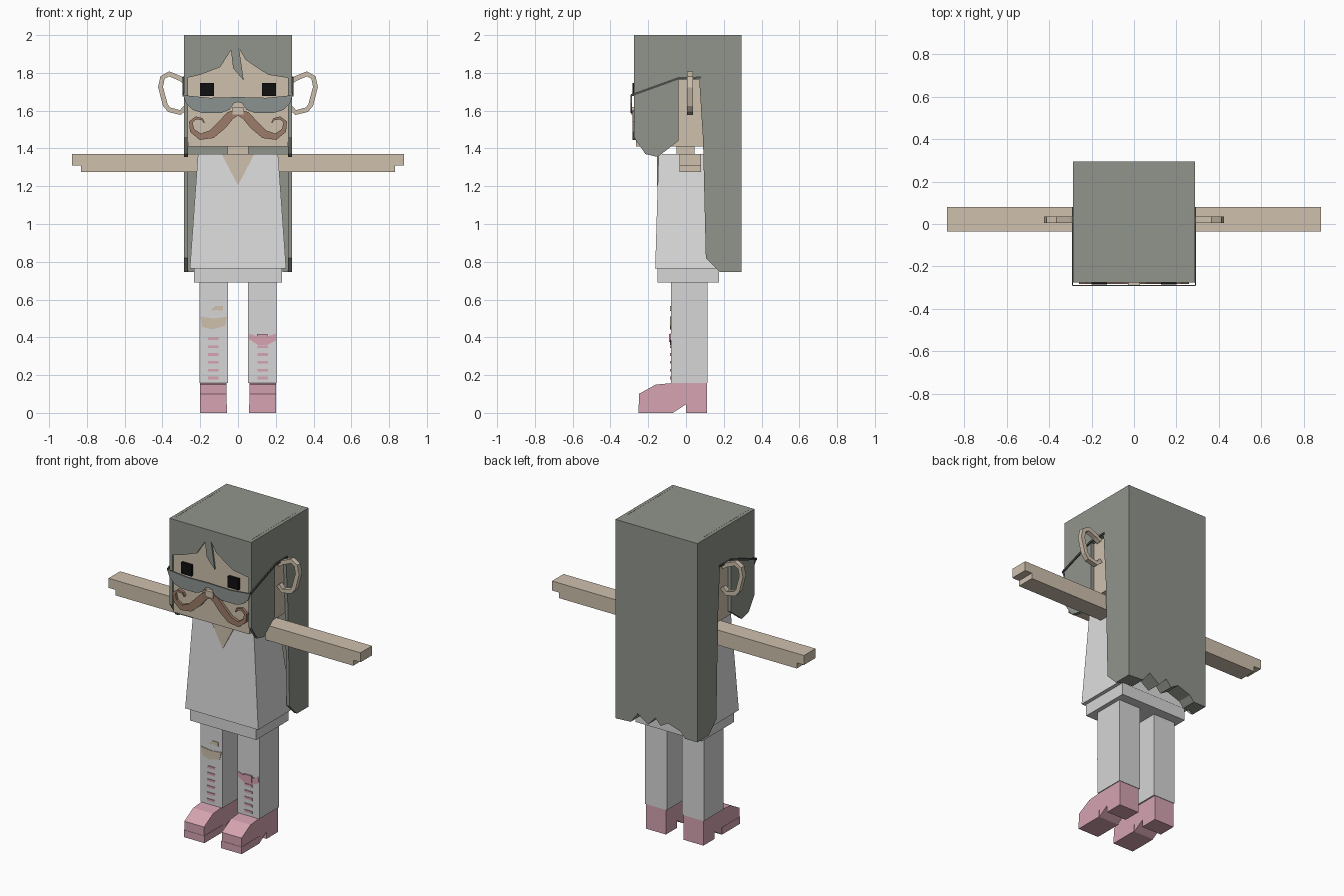
import bpy, bmesh
from mathutils import Vector

cube = bpy.data.objects.get("Cube")
if cube:
    bpy.data.objects.remove(cube, do_unlink=True)


def material(name, r, g, b):
    m = bpy.data.materials.new(name)
    m.use_nodes = True
    m.diffuse_color = (r, g, b, 1)
    m.node_tree.nodes["Principled BSDF"].inputs["Base Color"].default_value = (r, g, b, 1)
    return m


HAIR = material("grey green hair", 0.28, 0.30, 0.26)
SKIN = material("tan skin", 0.62, 0.53, 0.42)
SHIRT = material("white shirt", 0.73, 0.73, 0.73)
PANTS = material("pale grey trousers", 0.67, 0.67, 0.67)
PINK = material("pink", 0.67, 0.37, 0.44)
BLACK = material("black", 0.005, 0.005, 0.005)
BROWN = material("brown moustache", 0.33, 0.2, 0.14)
LENS = material("grey lens", 0.26, 0.29, 0.28)
FRAME = material("dark frame", 0.07, 0.075, 0.07)


def finish(name, bm, mat):
    bmesh.ops.recalc_face_normals(bm, faces=bm.faces[:])
    me = bpy.data.meshes.new(name)
    bm.to_mesh(me)
    bm.free()
    me.materials.append(mat)
    ob = bpy.data.objects.new(name, me)
    bpy.context.scene.collection.objects.link(ob)
    return ob


def prism(name, pts, axis, a, b, mat):
    """Extrude an outline along an axis: (y, z) along x, or (x, z) along y."""
    bm = bmesh.new()
    place = (lambda p: (a, p[0], p[1])) if axis == "x" else (lambda p: (p[0], a, p[1]))
    face = bm.faces.new([bm.verts.new(place(p)) for p in pts])
    new = bmesh.ops.extrude_face_region(bm, geom=[face])["geom"]
    shift = Vector((b - a, 0, 0)) if axis == "x" else Vector((0, b - a, 0))
    bmesh.ops.translate(bm, vec=shift, verts=[v for v in new if isinstance(v, bmesh.types.BMVert)])
    return finish(name, bm, mat)


def box(name, x, y, z, mat, top=None):
    """Box from ranges; top gives other x and y ranges for the upper face."""
    bm = bmesh.new()
    bmesh.ops.create_cube(bm, size=1)
    for v in bm.verts:
        up = v.co.z > 0
        rx, ry = top if top and up else (x, y)
        v.co = (rx[v.co.x > 0], ry[v.co.y > 0], z[up])
    return finish(name, bm, mat)


def ribbon(path, widths):
    """Outline of a flat stroke along a path."""
    p = [Vector(q) for q in path]
    left, right = [], []
    for i, q in enumerate(p):
        d = (p[min(i + 1, len(p) - 1)] - p[max(i - 1, 0)]).normalized()
        n = Vector((-d.y, d.x)) * widths[i] / 2
        left.append(q + n)
        right.append(q - n)
    return left + right[::-1]


def flip(pts, s):
    return [(s * p[0], p[1]) for p in pts]


def span(s, a, b):
    return tuple(sorted((s * a, s * b)))


# Head, neck and nose
box("head", (-.266, .266), (-.266, .09), (1.41, 1.96), SKIN)
box("neck", (-.056, .056), (-.05, .045), (1.36, 1.42), SKIN)
box("nose", (-.028, .028), (-.29, -.26), (1.58, 1.62), SKIN)

# Hair: top, back curtain with ragged hem, fringe with a loose lock
box("hair_top", (-.265, .265), (-.262, .28), (1.94, 2), HAIR)
prism("hair_back", [(-.285, 2), (-.285, .745), (-.2, .745), (-.17, .78), (-.08, .81), (-.03, .78),
                    (.007, .82), (.06, .765), (.13, .815), (.18, .75), (.285, .745), (.285, 2)],
      "y", .2, .295, HAIR)
prism("hair_fringe", [(-.285, 2), (-.285, 1.77), (-.2, 1.79), (-.095, 1.83), (-.037, 1.92),
                      (-.026, 1.825), (.03, 1.76), (.02, 1.83), (.005, 1.93), (.04, 1.87),
                      (.09, 1.835), (.16, 1.79), (.285, 1.77), (.285, 2)], "y", -.276, -.26, HAIR)

side = [(-.276, 2), (-.276, 1.46), (-.215, 1.37), (-.15, 1.355), (-.04, 1.44), (-.04, 1.765),
        (.07, 1.765), (.09, 1.45), (.105, .82), (.18, .745), (.295, .745), (.295, 2)]
ear = [(.275, 1.75), (.305, 1.77), (.365, 1.795), (.4, 1.775), (.41, 1.725), (.385, 1.63),
       (.365, 1.605), (.305, 1.59), (.275, 1.62)]
tash = [(0, 1.592), (.04, 1.575), (.085, 1.525), (.14, 1.475), (.2, 1.462), (.243, 1.495),
        (.25, 1.54), (.222, 1.562), (.19, 1.555), (.178, 1.535)]
lens = [(0, 1.672), (.15, 1.668), (.29, 1.682), (.275, 1.64), (.24, 1.605), (.19, 1.588),
        (.09, 1.588), (.045, 1.605), (.02, 1.64), (0, 1.645)]
temple = [(-.29, 1.675), (-.04, 1.765), (.08, 1.77), (.08, 1.78), (-.04, 1.778), (-.29, 1.688)]
arm = [(.2, 1.37), (.88, 1.37), (.88, 1.31), (.83, 1.31), (.83, 1.275), (.2, 1.275)]
shoe = [(-.25, 0), (-.25, .1), (-.16, .15), (-.08, .157), (.112, .157), (.112, 0), (0, 0),
        (0, .045), (-.07, 0)]

# Paired parts
for s, tag in ((1, "left"), (-1, "right")):
    prism(tag + "_hair_side", side, "x", s * .266, s * .286, HAIR)
    prism(tag + "_ear", flip(ribbon(ear, [.026] * len(ear)), s), "y", .005, .036, SKIN)
    box(tag + "_eye", span(s, .127, .2), (-.284, -.26), (1.677, 1.747), BLACK)
    prism(tag + "_moustache",
          flip(ribbon(tash, [.03, .045, .05, .045, .034, .026, .019, .015, .012, .006]), s),
          "y", -.283, -.264, BROWN)
    prism(tag + "_lens", flip(lens, s), "y", -.293, -.286, LENS)
    prism(tag + "_glasses_arm", temple, "x", s * .286, s * .293, FRAME)
    prism(tag + "_arm", flip(arm, s), "y", -.035, .08, SKIN)
    box(tag + "_leg", span(s, .053, .205), (-.08, .115), (.157, .7), PANTS)
    prism(tag + "_shoe", shoe, "x", s * .062, s * .2, PINK)
    box(tag + "_shoe_sole", span(s, .058, .202), (-.252, -.07), (0, .045), PINK)
    # Stitches down each shin
    for i in range(6 if s < 0 else 5):
        z = .185 + i * .0415
        box(f"{tag}_stitch_{i + 1}", span(s, .103, .158), (-.084, -.079), (z - .007, z + .007), PINK)

# Shirt with open collar, and waistband
box("shirt", (-.255, .255), (-.163, .17), (.765, 1.37), SHIRT,
    top=((-.212, .212), (-.145, .1)))
prism("collar_opening", [(-.087, 1.371), (.087, 1.371), (0, 1.205)], "y", -.153, -.145, SKIN)
box("waistband", (-.232, .232), (-.15, .175), (.69, .766), PANTS)

# Torn knee on one leg
prism("knee_tear", [(-.2, .51), (-.19, .455), (-.14, .442), (-.07, .46), (-.058, .508), (-.13, .5)],
      "y", -.084, -.079, SKIN)
prism("small_tear", [(-.147, .54), (-.12, .565), (-.08, .565), (-.08, .54), (-.115, .545)],
      "y", -.084, -.079, SKIN)

# Bow on the other leg
prism("bow_loops", [(.06, .42), (.13, .395), (.2, .42), (.205, .385), (.155, .36), (.105, .36),
                    (.058, .39)], "y", -.084, -.079, PINK)
box("bow_knot", (.1, .157), (-.089, -.079), (.375, .418), PINK)
